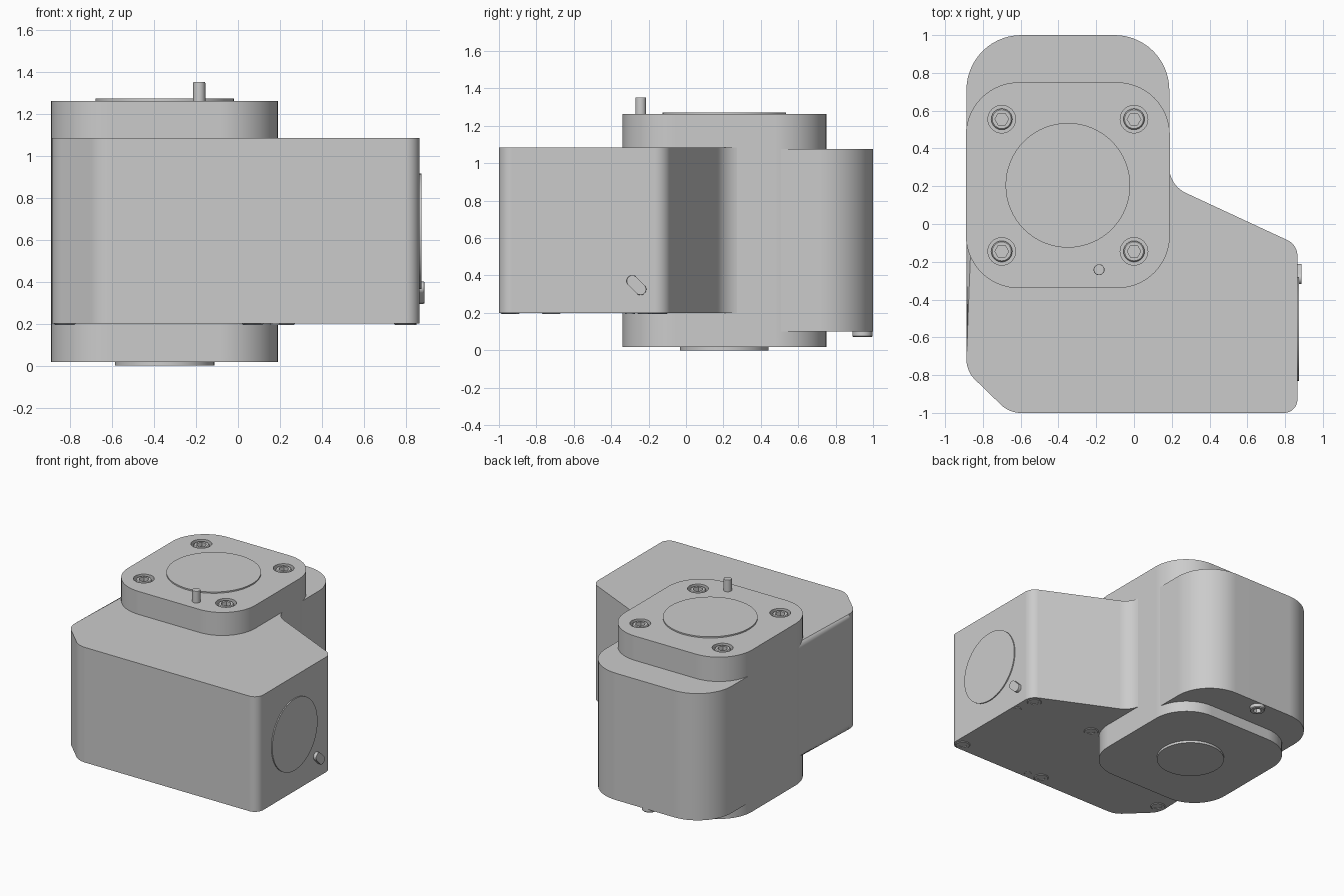
import bpy, bmesh
from math import pi, cos, sin, tan, radians
from mathutils import Vector

if "Cube" in bpy.data.objects:
    bpy.data.objects.remove(bpy.data.objects["Cube"])


def rounded(corners, seg=10):
    """Outline from (x, y, radius) corners, each replaced by a tangent arc."""
    pts, n = [], len(corners)
    for i, (x, y, r) in enumerate(corners):
        p = Vector((x, y))
        if r == 0:
            pts.append(p)
            continue
        a = (Vector(corners[i - 1][:2]) - p).normalized()
        b = (Vector(corners[(i + 1) % n][:2]) - p).normalized()
        half = a.angle(b) / 2
        centre = p + (a + b).normalized() * (r / sin(half))
        start = p + a * (r / tan(half)) - centre
        end = p + b * (r / tan(half)) - centre
        sweep = start.angle(end)
        for k in range(seg + 1):
            t = k / seg
            v = (start * sin((1 - t) * sweep) + end * sin(t * sweep)) / sin(sweep)
            pts.append(centre + v)
    return pts


def circle(r, x=0, y=0, n=48):
    return [Vector((x + r * cos(2 * pi * i / n), y + r * sin(2 * pi * i / n))) for i in range(n)]


def add_prism(bm, outline, z0, z1, bevel=0.0, seg=4):
    low = [bm.verts.new((p.x, p.y, z0)) for p in outline]
    high = [bm.verts.new((p.x, p.y, z1)) for p in outline]
    n = len(outline)
    for i in range(n):
        j = (i + 1) % n
        bm.faces.new((low[i], low[j], high[j], high[i]))
    caps = [bm.faces.new(low[::-1]), bm.faces.new(high)]
    if bevel:
        edges = [e for f in caps for e in f.edges]
        bmesh.ops.bevel(bm, geom=edges, offset=bevel, segments=seg, profile=0.5, affect='EDGES')


def make_object(name, bm):
    bmesh.ops.recalc_face_normals(bm, faces=bm.faces[:])
    mesh = bpy.data.meshes.new(name)
    bm.to_mesh(mesh)
    bm.free()
    ob = bpy.data.objects.new(name, mesh)
    bpy.context.collection.objects.link(ob)
    return ob


def finish(ob):
    bpy.ops.object.select_all(action='DESELECT')
    ob.select_set(True)
    bpy.context.view_layer.objects.active = ob
    bpy.ops.object.shade_smooth_by_angle(angle=radians(32))
    mod = ob.modifiers.new("weighted_normals", 'WEIGHTED_NORMAL')
    mod.keep_sharp = True
    return ob


def prism(name, outline, z0, z1, bevel=0.0, seg=4):
    bm = bmesh.new()
    add_prism(bm, outline, z0, z1, bevel, seg)
    return finish(make_object(name, bm))


def socket_screw(name, x, y, z_top, height, r, hex_r, depth, down=False):
    """Round screw head with a hexagonal socket."""
    n = 24
    s = -1 if down else 1

    def hexagon(i):
        a = (2 * pi * i / n) % (pi / 3) - pi / 6
        return hex_r * cos(pi / 6) / cos(a)

    rings = [(lambda i: r, -height), (lambda i: r, -0.006), (lambda i: r - 0.006, 0),
             (hexagon, 0), (hexagon, -depth)]
    bm = bmesh.new()
    loops = []
    for radius, z in rings:
        loops.append([bm.verts.new((x + radius(i) * cos(2 * pi * i / n),
                                    y + radius(i) * sin(2 * pi * i / n),
                                    z_top + s * z)) for i in range(n)])
    for a, b in zip(loops, loops[1:]):
        for i in range(n):
            j = (i + 1) % n
            bm.faces.new((a[i], a[j], b[j], b[i]))
    bm.faces.new(loops[0][::-1])
    bm.faces.new(loops[-1])
    return finish(make_object(name, bm))


CX, CY = -0.35, 0.205          # axis of the upright joint

# Side arm body with a chamfered corner and a slope running into the joint
prism("arm_body", rounded([
    (-0.887, -0.78, 0.15), (-0.66, -1.0, 0.15), (0.865, -1.0, 0.07), (0.865, -0.11, 0.09),
    (0.187, 0.205, 0.15), (0.187, 0.42, 0), (-0.887, 0.42, 0)]), 0.2, 1.085, 0.042)

# Rounded block behind the joint
prism("rear_block", rounded([
    (-0.887, 0.2, 0.05), (0.187, 0.2, 0.05), (0.187, 1.0, 0.29), (-0.887, 1.0, 0.29)], 14),
    0.1, 1.075, 0.018, 2)

# Upright joint housing, with four counterbored holes in its top
bm = bmesh.new()
add_prism(bm, rounded([(-0.89, -0.34, 0.28), (0.19, -0.34, 0.28),
                       (0.19, 0.75, 0.28), (-0.89, 0.75, 0.28)], 14), 0.018, 1.262, 0.055, 5)
housing = make_object("joint_housing", bm)
screw_spots = [(CX + sx * 0.35, CY + sy * 0.35) for sx in (-1, 1) for sy in (-1, 1)]
bm = bmesh.new()
for x, y in screw_spots:
    add_prism(bm, circle(0.073, x, y, 32), 1.225, 1.32)
cutter = make_object("counterbore_cutter", bm)
cutter.hide_render = True
cut = housing.modifiers.new("counterbores", 'BOOLEAN')
cut.operation, cut.solver, cut.object = 'DIFFERENCE', 'EXACT', cutter
bpy.context.view_layer.objects.active = housing
bpy.ops.object.modifier_apply(modifier=cut.name)
bpy.data.objects.remove(cutter)
finish(housing)

# Screws in the housing top
for i, (x, y) in enumerate(screw_spots):
    socket_screw(f"top_screw_{i + 1}", x, y, 1.257, 0.05, 0.056, 0.036, 0.03)

# Output discs at the top, bottom and side, and locating pins
prism("top_disc", circle(0.33, CX, CY, 64), 1.24, 1.272)
prism("bottom_disc", circle(0.237, CX, CY, 64), 0.0, 0.04)
prism("top_pin", circle(0.029, -0.185, -0.242, 24), 1.2, 1.352, 0.005, 2)

side_disc = prism("side_disc", circle(0.275, 0, 0, 64), 0.84, 0.873)
slot = [Vector((0.031 * cos(a) + s * 0.022, 0.031 * sin(a) + s * 0.022))
        for s, start in ((1, -pi / 4), (-1, 3 * pi / 4))
        for a in [start + pi * k / 12 for k in range(13)]]
side_pin = prism("side_pin", slot, 0.82, 0.888, 0.004, 2)
for ob, y, z in ((side_disc, -0.555, 0.64), (side_pin, -0.265, 0.348)):
    ob.rotation_euler = (0, pi / 2, 0)
    ob.location = (0, y, z)

# Screws and small pegs under the arm and the rear block
under = [(0.07, -0.94), (0.795, -0.94), (-0.825, -0.72), (0.795, -0.15), (0.22, -0.21)]
for i, (x, y) in enumerate(under):
    socket_screw(f"under_screw_{i + 1}", x, y, 0.195, 0.06, 0.053, 0.03, 0.03, down=True)
socket_screw("rear_screw", CX, 0.943, 0.07, 0.08, 0.054, 0.03, 0.03, down=True)
for i, (x, y) in enumerate([(0.18, -0.955), (0.825, -0.3)]):
    prism(f"under_peg_{i + 1}", circle(0.026, x, y, 20), 0.195, 0.25)
